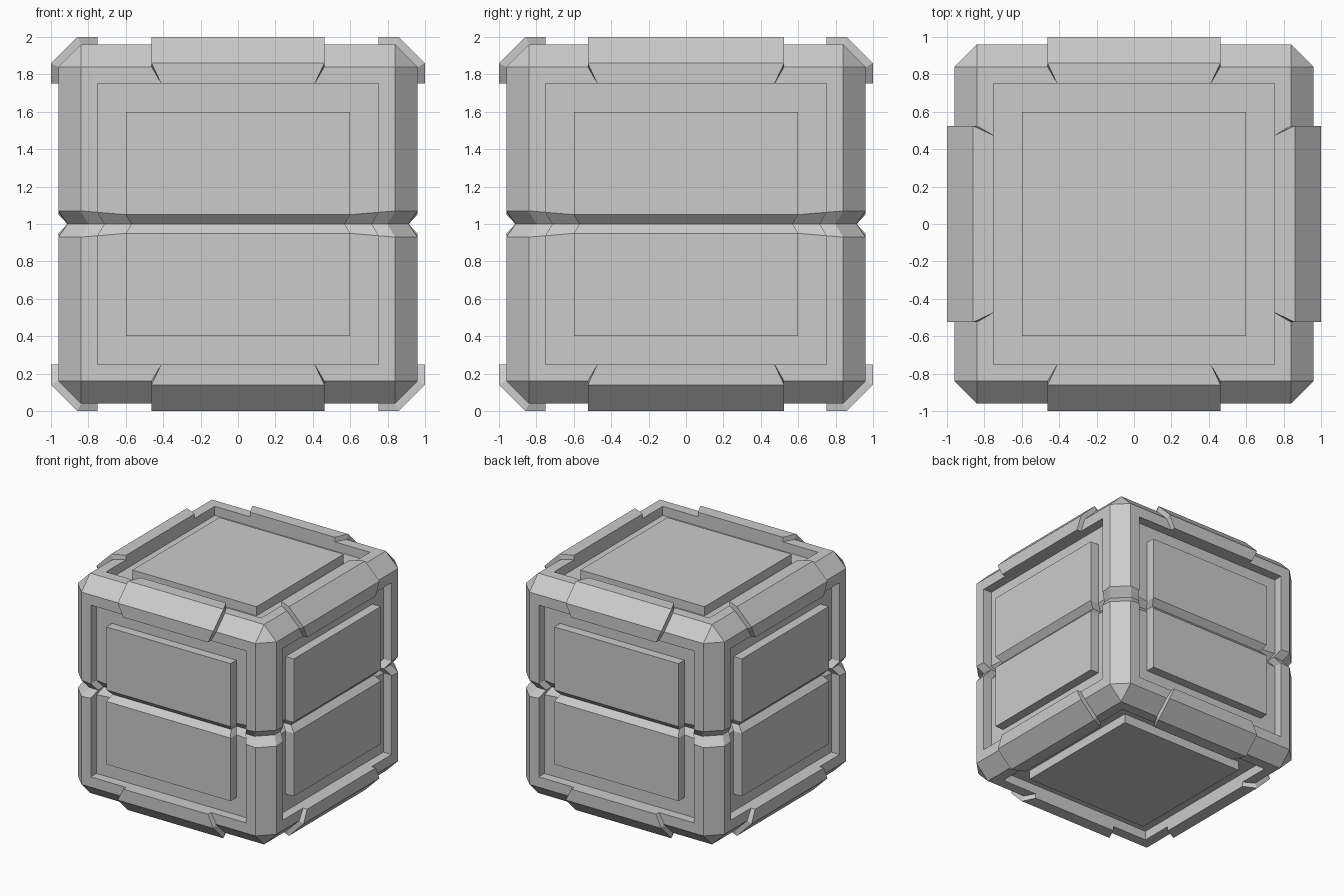
import bpy, bmesh
from mathutils import Matrix, Vector

if "Cube" in bpy.data.objects:
    bpy.data.objects.remove(bpy.data.objects["Cube"])


def finish(bm, name):
    bmesh.ops.recalc_face_normals(bm, faces=bm.faces[:])
    bmesh.ops.translate(bm, verts=bm.verts[:], vec=(0, 0, 1))
    me = bpy.data.meshes.new(name)
    bm.to_mesh(me)
    bm.free()
    ob = bpy.data.objects.new(name, me)
    bpy.context.collection.objects.link(ob)
    return ob


# Crate body: chamfered cube with a sunken channel round a flush panel on each side
bm = bmesh.new()
bmesh.ops.create_cube(bm, size=1.92)
bmesh.ops.bevel(bm, geom=bm.edges[:], offset=0.12, offset_type='OFFSET',
                segments=1, profile=0.5, affect='EDGES')
bm.normal_update()
sides = [f for f in bm.faces if max(abs(c) for c in f.normal) > 0.99]
for thickness, depth in ((0.09, 0), (0, -0.08), (0.15, 0), (0, 0.08)):
    bmesh.ops.inset_individual(bm, faces=sides, thickness=thickness, depth=depth,
                               use_even_offset=True)
    bm.normal_update()

# V-shaped groove round the waist, wider on the frame than on the panels
for z in (-0.05, 0, 0.05):
    bmesh.ops.bisect_plane(bm, geom=bm.verts[:] + bm.edges[:] + bm.faces[:],
                           plane_co=(0, 0, z), plane_no=(0, 0, 1), dist=1e-5)
for v in bm.verts:
    if abs(v.co.z) < 0.001:
        v.co.x *= 0.95
        v.co.y *= 0.95
    elif abs(v.co.z) < 0.051:
        t = (min(abs(v.co.x), abs(v.co.y)) - 0.6) / 0.24
        v.co.z = (0.05 + 0.02 * t) * (1 if v.co.z > 0 else -1)
finish(bm, "crate_body")

# Edge guards: raised angle pieces wrapped over each top and bottom edge
INNER = [(0.75, 0.96), (0.84, 0.96), (0.96, 0.84), (0.96, 0.75)]
OUTER = [(0.75, 1.0), (0.86, 1.0), (1.0, 0.86), (1.0, 0.75)]


def edge_guard(name, half, angle, flip):
    bm = bmesh.new()
    widths = [half - 0.052, half, half, half - 0.052]
    rot = Matrix.Rotation(angle, 4, 'Z')
    rings = []
    for s in (-1, 1):
        rings.append([[bm.verts.new(rot @ Vector((s * w, -a, b * flip)))
                       for (a, b), w in zip(pts, widths)] for pts in (INNER, OUTER)])
    (li, lo), (ri, ro) = rings
    for i in range(3):
        for a, b in ((li, lo), (lo, ro), (ro, ri), (ri, li)):
            bm.faces.new((a[i], a[i + 1], b[i + 1], b[i]))
    for i in (0, 3):
        bm.faces.new((li[i], lo[i], ro[i], ri[i]))
    finish(bm, name)


QUARTER = 1.5707963
for flip, level in ((1, "top"), (-1, "bottom")):
    for k, side in enumerate(("front", "right", "back", "left")):
        edge_guard(f"{level}_{side}_edge_guard", 0.525 if k % 2 else 0.462,
                   k * QUARTER, flip)
